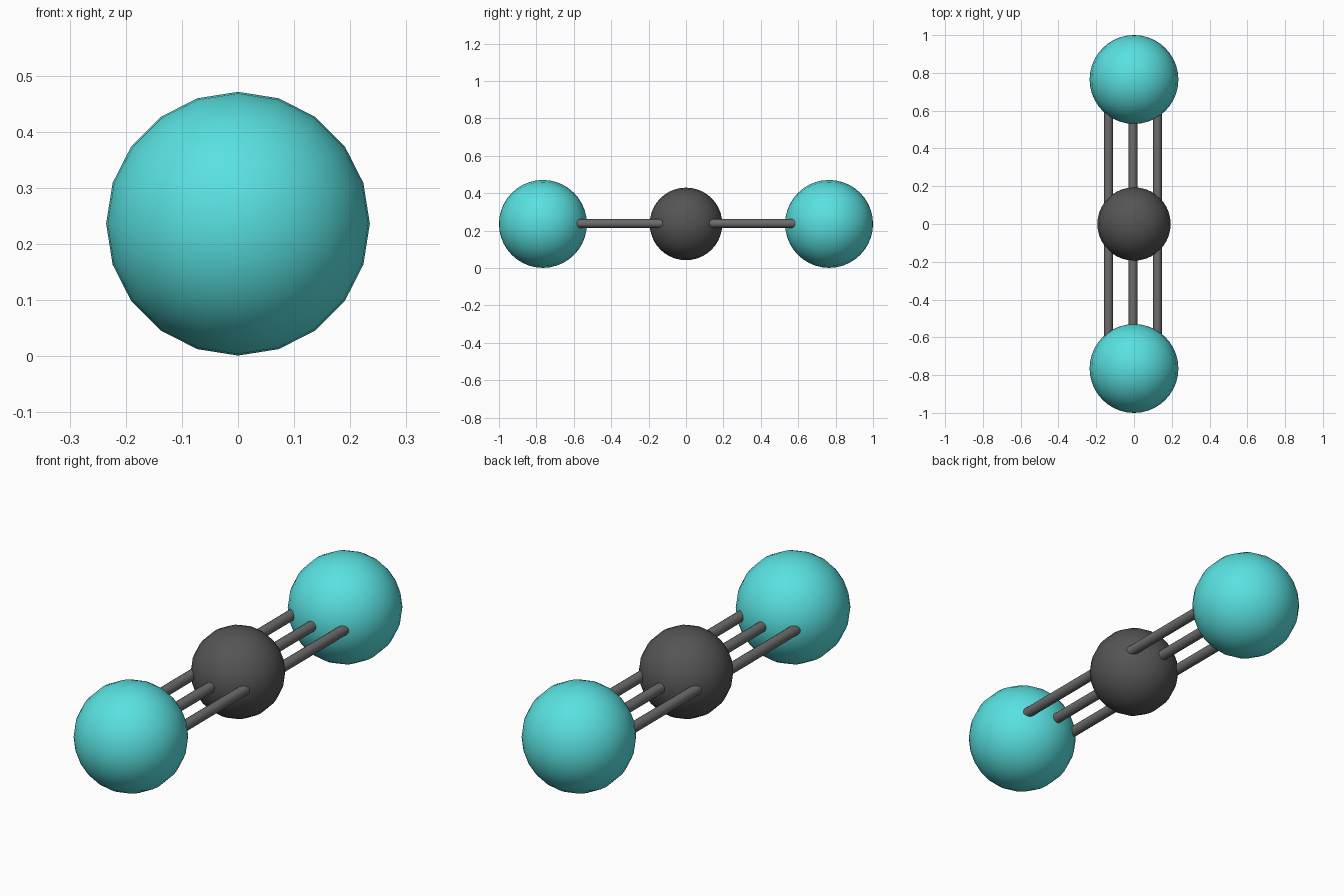
import bpy
from math import pi

if "Cube" in bpy.data.objects:
    bpy.data.objects.remove(bpy.data.objects["Cube"])

Z = 0.236          # height of the molecule axis
END_Y = 0.765      # distance of the outer atoms


def material(name, color):
    m = bpy.data.materials.new(name)
    m.diffuse_color = (*color, 1)
    m.use_nodes = True
    m.node_tree.nodes["Principled BSDF"].inputs["Base Color"].default_value = m.diffuse_color
    return m


teal = material("teal", (0.1, 0.75, 0.75))
dark = material("dark_grey", (0.09, 0.09, 0.09))
mid = material("bond_grey", (0.15, 0.15, 0.15))


def finish(name, mat, angle):
    ob = bpy.context.object
    ob.name = name
    ob.data.materials.append(mat)
    bpy.ops.object.shade_smooth_by_angle(angle=angle)


def atom(name, y, radius, mat):
    # poles face along y, giving a 20-sided outline from the front
    bpy.ops.mesh.primitive_uv_sphere_add(segments=20, ring_count=20, radius=radius,
                                         location=(0, y, Z), rotation=(pi / 2, 0, 0))
    finish(name, mat, pi / 3)


def bond(name, x, side):
    # runs from the central atom into the outer one
    bpy.ops.mesh.primitive_cylinder_add(vertices=16, radius=0.023, depth=END_Y,
                                        location=(x, side * END_Y / 2, Z + 0.002),
                                        rotation=(pi / 2, 0, 0))
    finish(name, mid, pi / 4)


# Atoms
atom("centre_atom", 0, 0.194, dark)
atom("front_atom", -END_Y, 0.235, teal)
atom("back_atom", END_Y, 0.235, teal)

# Three parallel bonds on each side of the centre
for side, label in ((-1, "front"), (1, "back")):
    for x, place in ((-0.135, "left"), (-0.005, "middle"), (0.124, "right")):
        bond(f"{label}_{place}_bond", x, side)
